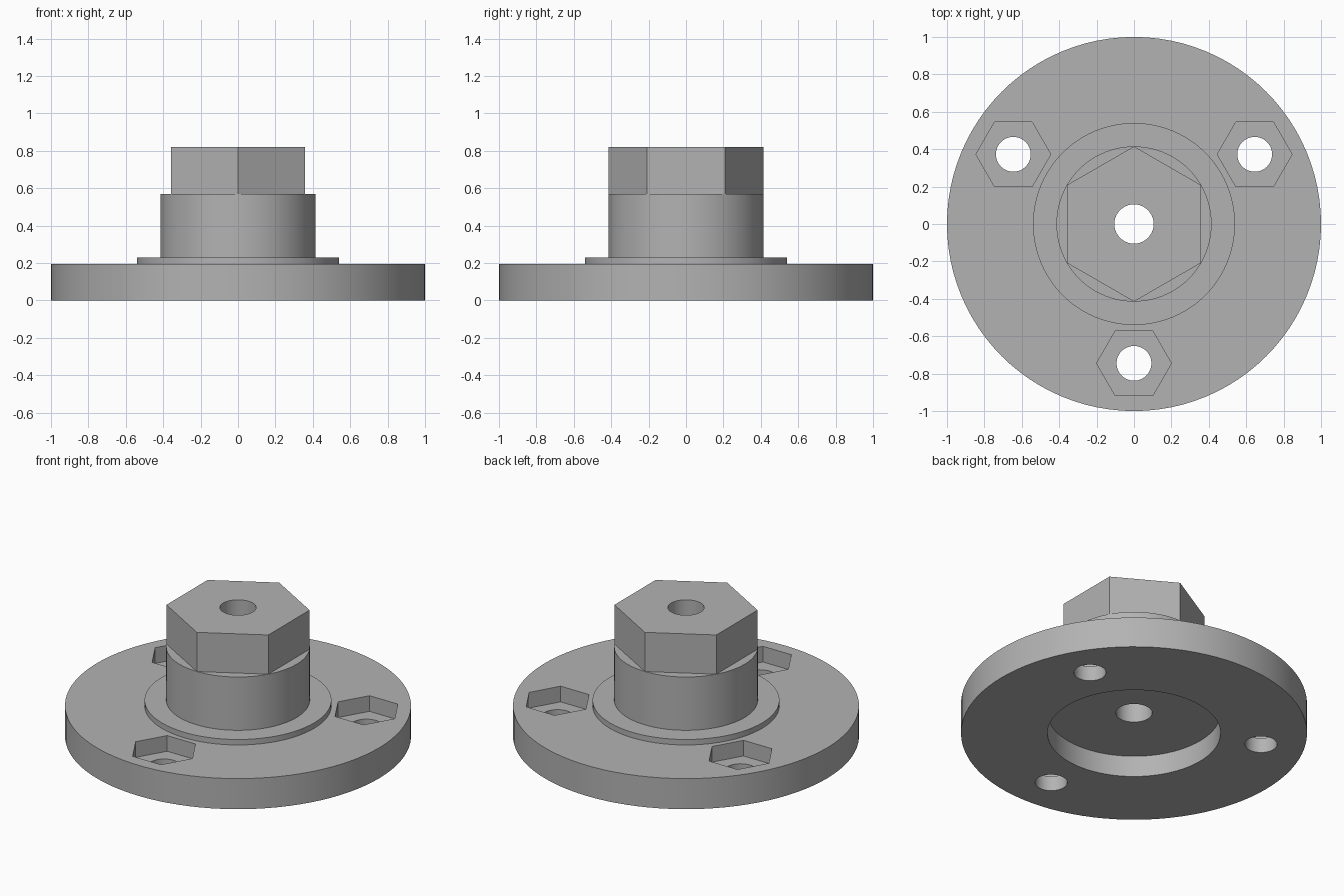
import bpy, bmesh
from math import cos, sin, pi, radians

cube = bpy.data.objects.get("Cube")
if cube:
    bpy.data.objects.remove(cube, do_unlink=True)

GREY = 0.45
metal = bpy.data.materials.new("plain grey")
metal.use_nodes = True
metal.diffuse_color = (GREY, GREY, GREY, 1)
metal.node_tree.nodes["Principled BSDF"].inputs["Base Color"].default_value = (GREY, GREY, GREY, 1)


def lathe(name, profile, sides, turn=0.0, centre=(0, 0)):
    """Revolve a closed (radius, height) outline about a vertical axis."""
    bm = bmesh.new()
    rings = []
    for i in range(sides):
        a = turn + 2 * pi * i / sides
        rings.append([bm.verts.new((centre[0] + r * cos(a), centre[1] + r * sin(a), z))
                      for r, z in profile])
    n = len(profile)
    for i in range(sides):
        p, q = rings[i], rings[(i + 1) % sides]
        for j in range(n):
            k = (j + 1) % n
            bm.faces.new((p[j], q[j], q[k], p[k]))
    bmesh.ops.recalc_face_normals(bm, faces=bm.faces)
    return finish(name, bm)


def prism(name, radius, low, high, sides, turn=0.0, centre=(0, 0)):
    """Upright solid prism with a regular outline."""
    bm = bmesh.new()
    base = bm.faces.new([bm.verts.new((centre[0] + radius * cos(turn + 2 * pi * i / sides),
                                       centre[1] + radius * sin(turn + 2 * pi * i / sides), low))
                         for i in range(sides)])
    top = bmesh.ops.extrude_face_region(bm, geom=[base])["geom"]
    for v in top:
        if isinstance(v, bmesh.types.BMVert):
            v.co.z = high
    bmesh.ops.recalc_face_normals(bm, faces=bm.faces)
    return finish(name, bm)


def finish(name, bm):
    mesh = bpy.data.meshes.new(name)
    bm.to_mesh(mesh)
    bm.free()
    mesh.materials.append(metal)
    obj = bpy.data.objects.new(name, mesh)
    bpy.context.collection.objects.link(obj)
    return obj


def activate(obj):
    bpy.ops.object.select_all(action='DESELECT')
    obj.select_set(True)
    bpy.context.view_layer.objects.active = obj


def cut(obj, cutter):
    activate(obj)
    mod = obj.modifiers.new("cut", 'BOOLEAN')
    mod.operation = 'DIFFERENCE'
    mod.solver = 'EXACT'
    mod.object = cutter
    bpy.ops.object.modifier_apply(modifier=mod.name)
    bpy.data.objects.remove(cutter, do_unlink=True)


BORE, HUB = 0.105, 0.415
HUB_TOP, HEAD_TOP = 0.57, 0.82

# Flange, raised collar and hub, with the round recess underneath
flange = lathe("flange_and_hub", [
    (BORE, 0.135), (0.5, 0.135), (0.5, 0), (1, 0), (1, 0.195), (0.54, 0.195),
    (0.54, 0.23), (HUB, 0.23), (HUB, HUB_TOP), (BORE, HUB_TOP)], 96)

# Three bolt holes with hexagonal nut pockets
for angle in (-90, 30, 150):
    a = radians(angle)
    spot = (0.745 * cos(a), 0.745 * sin(a))
    cut(flange, prism("nut_pocket_cutter", 0.2, 0.095, 0.3, 6, 0, spot))
    cut(flange, prism("bolt_hole_cutter", 0.093, -0.1, 0.3, 48, 0, spot))

# Hexagonal head with the centre bore
head = prism("hex_head", HUB, HUB_TOP, HEAD_TOP, 6, pi / 6)
cut(head, prism("bore_cutter", BORE, 0.4, 1, 96))

for obj in (flange, head):
    activate(obj)
    bpy.ops.object.shade_smooth_by_angle(angle=radians(30))
